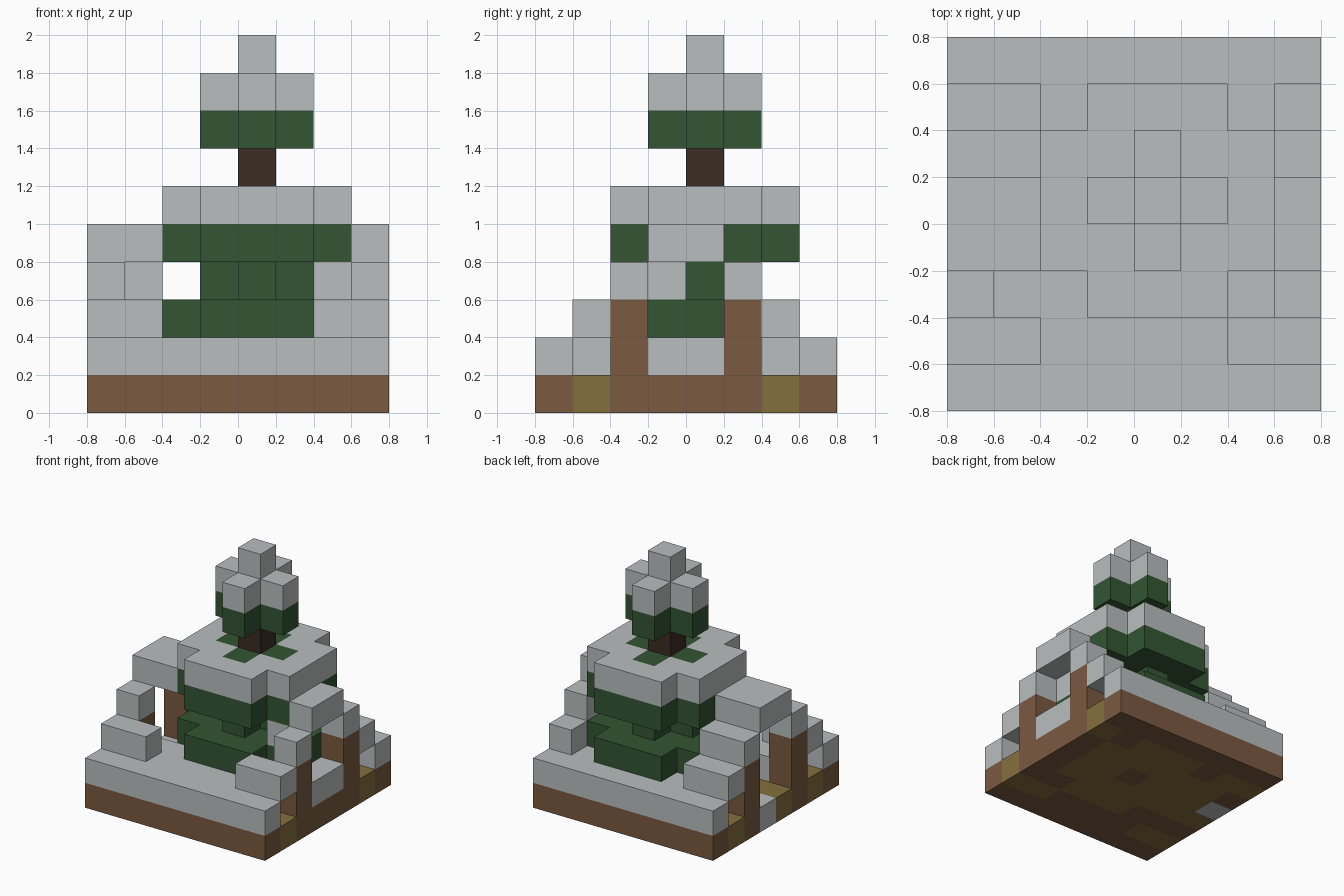
import bpy
import bmesh
from mathutils import Vector

cube = bpy.data.objects.get("Cube")
if cube:
    bpy.data.objects.remove(cube, do_unlink=True)

CELL = 0.2
N = 8
COLOURS = {
    "snow": (0.49, 0.515, 0.515),
    "leaf_green": (0.033, 0.091, 0.033),
    "dirt_brown": (0.198, 0.102, 0.053),
    "dry_grass": (0.235, 0.162, 0.048),
    "bark_dark": (0.045, 0.025, 0.016),
}


def make_material(name, rgb):
    mat = bpy.data.materials.new(name)
    mat.use_nodes = True
    mat.diffuse_color = (*rgb, 1)
    mat.node_tree.nodes["Principled BSDF"].inputs["Base Color"].default_value = (*rgb, 1)
    return mat


materials = {name: make_material(name, rgb) for name, rgb in COLOURS.items()}
cells = {}  # (column, row, level) -> (part, material)


def fill(part, mat, xs, ys, zs):
    """Fill a block of cells; each range is inclusive."""
    for i in range(xs[0], xs[1] + 1):
        for j in range(ys[0], ys[1] + 1):
            for k in range(zs[0], zs[1] + 1):
                cells[i, j, k] = (part, mat)


def disc(part, mat, level, radius):
    """Square tier around the trunk without its corners."""
    for i in range(-radius, radius + 1):
        for j in range(-radius, radius + 1):
            if abs(i) + abs(j) < 2 * radius:
                cells[4 + i, 4 + j, level] = (part, mat)


# Tree: leaf tiers, with snow resting on the two upper ones
disc("lower_leaves", "leaf_green", 2, 2)
disc("lower_leaves", "leaf_green", 3, 1)
disc("middle_leaves", "leaf_green", 4, 2)
disc("middle_snow", "snow", 5, 2)
disc("middle_leaves", "leaf_green", 5, 1)
disc("top_leaves", "leaf_green", 7, 1)
disc("top_snow", "snow", 8, 1)
fill("trunk", "bark_dark", (4, 4), (4, 4), (1, 7))
fill("top_leaves", "leaf_green", (4, 4), (4, 4), (8, 8))
fill("top_snow", "snow", (4, 4), (4, 4), (9, 9))

# Posts at both ends
for i, side in ((0, "right"), (7, "left")):
    for j, end in ((2, "front"), (5, "back")):
        fill(f"{end}_{side}_post", "dirt_brown", (i, i), (j, j), (1, 2))

# Stepped roof snow: row range, level, column range at each end
STEPS = [
    ((1, 1), 2, (0, 1), (6, 7)),
    ((2, 2), 3, (0, 0), (7, 7)),
    ((3, 4), 4, (0, 1), (7, 7)),
    ((5, 5), 3, (0, 1), (7, 7)),
    ((6, 6), 2, (0, 1), (7, 7)),
]
for rows, level, right_cols, left_cols in STEPS:
    fill("right_roof_snow", "snow", right_cols, rows, (level, level))
    fill("left_roof_snow", "snow", left_cols, rows, (level, level))
fill("left_roof_snow", "snow", (6, 6), (3, 3), (3, 3))
fill("left_doorstep", "snow", (7, 7), (3, 4), (1, 1))

# Ground: snow under open sky, dry grass where sheltered, dirt elsewhere
for i in range(N):
    for j in range(N):
        ground = ("ground", "dirt_brown")
        if not any((i, j, k) in cells for k in range(1, 10)):
            cells[i, j, 1] = ("ground_snow", "snow")
        elif (i, j, 1) not in cells:
            ground = ("ground_grass", "dry_grass")
        cells[i, j, 0] = ground
fill("right_doorstep", "snow", (0, 0), (4, 4), (0, 0))


def build_part(part):
    """One mesh per part, keeping only the faces that touch air."""
    own = {c: m for c, (p, m) in cells.items() if p == part}
    bm = bmesh.new()
    for cell in own:
        centre = Vector(cell) + Vector((0.5 - N / 2, 0.5 - N / 2, 0.5))
        for axis in range(3):
            for sign in (-1, 1):
                step = [0, 0, 0]
                step[axis] = sign
                if tuple(a + b for a, b in zip(cell, step)) in cells:
                    continue
                normal = Vector(step)
                u = Vector([float(a == (axis + 1) % 3) for a in range(3)])
                v = normal.cross(u)
                corners = (-u - v, u - v, u + v, v - u)
                bm.faces.new([bm.verts.new((centre + (normal + c) / 2) * CELL)
                              for c in corners])
    if bm.faces:
        bmesh.ops.remove_doubles(bm, verts=bm.verts, dist=0.001)
        mesh = bpy.data.meshes.new(part)
        bm.to_mesh(mesh)
        mesh.materials.append(materials[next(iter(own.values()))])
        bpy.context.collection.objects.link(bpy.data.objects.new(part, mesh))
    bm.free()


for part in sorted({p for p, m in cells.values()}):
    build_part(part)
